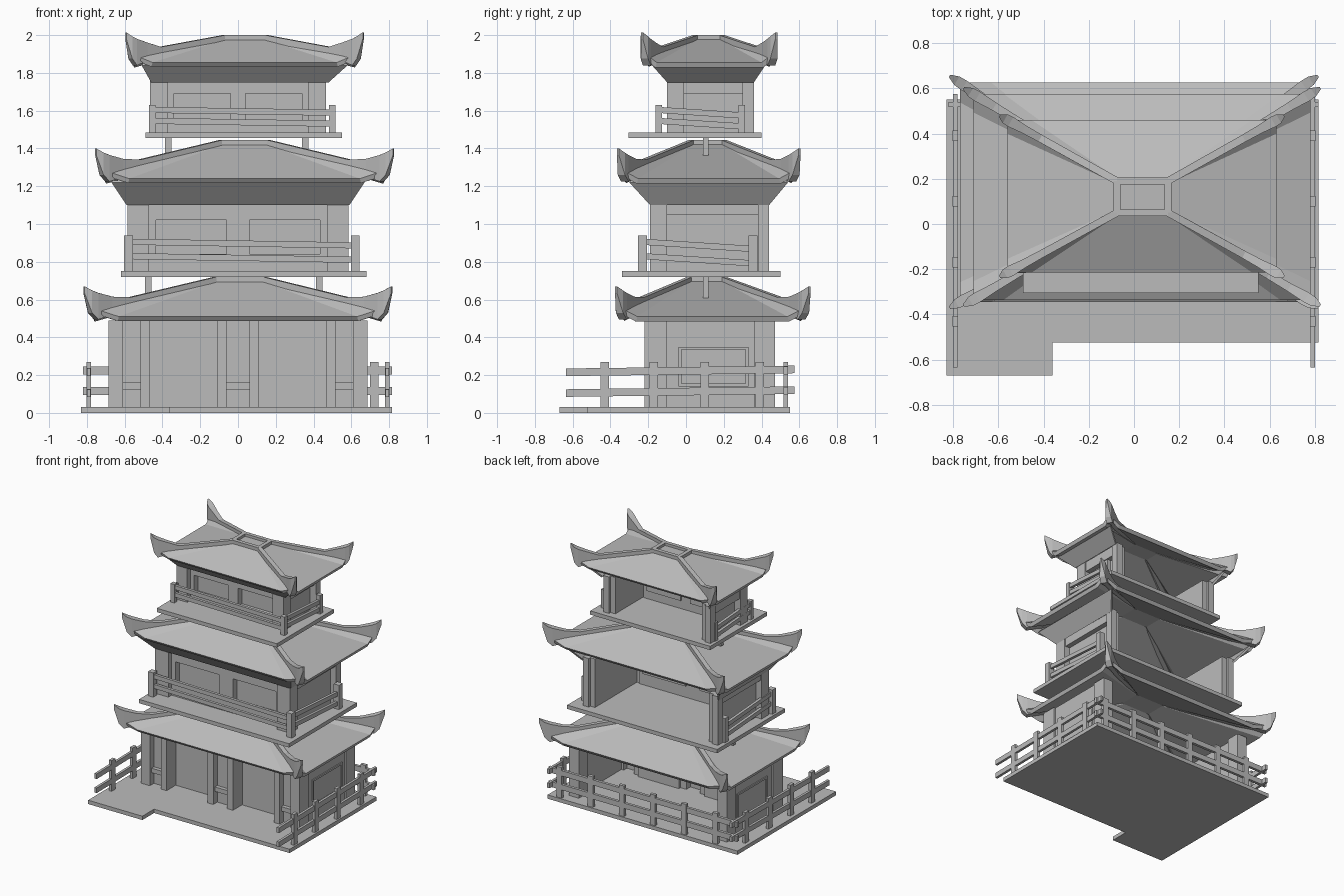
import bpy, bmesh
from mathutils import Vector

if "Cube" in bpy.data.objects:
    bpy.data.objects.remove(bpy.data.objects["Cube"])

grey = bpy.data.materials.new("plain_grey")
grey.use_nodes = True
tone = (0.5, 0.5, 0.5, 1)
grey.diffuse_color = tone
grey.node_tree.nodes["Principled BSDF"].inputs["Base Color"].default_value = tone


def mesh_object(name, verts, faces, thickness=0, fix=False):
    me = bpy.data.meshes.new(name)
    me.from_pydata(verts, [], faces)
    if fix:
        bm = bmesh.new()
        bm.from_mesh(me)
        bmesh.ops.recalc_face_normals(bm, faces=bm.faces)
        bm.to_mesh(me)
        bm.free()
    me.materials.append(grey)
    ob = bpy.data.objects.new(name, me)
    bpy.context.collection.objects.link(ob)
    if thickness:
        mod = ob.modifiers.new("thickness", 'SOLIDIFY')
        mod.thickness = thickness
        mod.offset = -1
    return ob


def prism(name, outline, lo, hi, axis=2):
    """Extrude a 2D outline along z (axis 2) or y (axis 1)."""
    n = len(outline)
    place = (lambda p, h: (p[0], p[1], h)) if axis == 2 else (lambda p, h: (p[0], h, p[1]))
    verts = [place(p, h) for h in (lo, hi) for p in outline]
    faces = [list(range(n)), list(range(n, 2 * n))]
    faces += [(i, (i + 1) % n, n + (i + 1) % n, n + i) for i in range(n)]
    return mesh_object(name, verts, faces, fix=True)


def box(name, x, y, z):
    return prism(name, [(x[0], y[0]), (x[1], y[0]), (x[1], y[1]), (x[0], y[1])], *z)


def beam(name, p, q, w, h):
    """Rectangular bar from p to q."""
    p, q = Vector(p), Vector(q)
    d = (q - p).normalized()
    s = d.cross(Vector((0, 0, 1))).normalized() * w / 2
    u = s.cross(d).normalized() * h / 2
    verts = [c + a * s + b * u for c in (p, q) for a, b in ((-1, -1), (1, -1), (1, 1), (-1, 1))]
    faces = [(0, 1, 2, 3), (4, 5, 6, 7)]
    faces += [(i, (i + 1) % 4, 4 + (i + 1) % 4, 4 + i) for i in range(4)]
    return mesh_object(name, verts, faces, fix=True)


def mirror_box(name, x, y, z):
    box("left_" + name, x, y, z)
    box("right_" + name, (-x[1], -x[0]), y, z)


def corners(r, z):
    x0, x1, y0, y1 = r
    return [Vector(c) for c in ((x0, y0, z), (x1, y0, z), (x1, y1, z), (x0, y1, z))]


def roof(name, ridge, top, eave, low):
    inner, outer = corners(ridge, top), corners(eave, low)
    # sloped tiles, with the eave corners lifted
    verts = []
    for ring, lift in ((inner, 0), (outer, 0.045)):
        for i, a in enumerate(ring):
            b = ring[(i + 1) % 4]
            verts += [a + Vector((0, 0, lift)), a.lerp(b, 0.09), a.lerp(b, 0.91)]
    faces = [(12 + i, 12 + (i + 1) % 12, (i + 1) % 12, i) for i in range(12)]
    faces.append(list(range(12)))
    mesh_object(name + "_tiles", verts, faces, 0.03)
    # ridge frame
    for i in range(4):
        beam(name + "_ridge_bar", inner[i], inner[(i + 1) % 4], 0.03, 0.04)
    # hip ribs ending in upturned horns: position, half width, bottom, top
    for a, b in zip(inner, outer):
        d = b - a
        side = Vector((-d.y, d.x, 0)).normalized()
        slope = top - low
        prof = [(0, 0.016, top - 0.03, top + 0.02),
                (0.7, 0.017, top - 0.7 * slope - 0.03, top - 0.7 * slope + 0.045),
                (0.85, 0.019, low + 0.01, low + 0.105),
                (0.97, 0.024, low - 0.015, low + 0.125),
                (1.02, 0.022, low + 0.02, low + 0.138),
                (1.07, 0.006, low + 0.125, low + 0.16)]
        rv = []
        for f, w, zb, zt in prof:
            c = a + d * f
            rv += [Vector((c.x, c.y, z)) + side * s for s, z in ((-w, zb), (w, zb), (w, zt), (-w, zt))]
        rf = [(0, 1, 2, 3), tuple(range(len(rv) - 4, len(rv)))]
        for k in range(len(prof) - 1):
            rf += [(4 * k + i, 4 * k + (i + 1) % 4, 4 * k + 4 + (i + 1) % 4, 4 * k + 4 + i) for i in range(4)]
        mesh_object(name + "_hip_rib", rv, rf, fix=True)


def skirt(name, upper, zu, lower, zl):
    """Sloped soffit on the front and both sides."""
    v = corners(lower, zl) + corners(upper, zu)
    mesh_object(name, v, [(i, (i + 1) % 4, 4 + (i + 1) % 4, 4 + i) for i in (0, 1, 3)], 0.015)


def balcony(name, r, z, post_x, post_y, height):
    """Floor slab with leaning rails on the front and both sides."""
    box(name + "_slab", r[:2], r[2:], (z - 0.03, z))
    w = height * 0.12
    for x in post_x:
        for y in post_y:
            box(name + "_rail_post", (x - w, x + w), (y - w, y + w), (z, z + height))
    for f in (0.82, 0.42):
        h = z + height * f
        drop = height * 0.2
        beam(name + "_front_rail", (post_x[0], post_y[0], h), (post_x[1], post_y[0], h - drop / 2), 0.022, 0.032)
        for x in post_x:
            beam(name + "_side_rail", (x, post_y[0], h), (x, post_y[1], h - drop), 0.022, 0.032)


def upper_storey(name, hw, y0, y1, z0, z1, post, win):
    """Room open at the back, with two recessed front windows."""
    wx0, wx1, wz0, wz1 = win
    mirror_box(name + "_corner_post", (hw - post, hw), (y0, y0 + 0.09), (z0, z1))
    mirror_box(name + "_back_post", (hw - 0.05, hw), (y1 - 0.06, y1), (z0, z1))
    mirror_box(name + "_side_wall", (hw - 0.09, hw - 0.05), (y0 + 0.05, y1 - 0.02), (z0, z1))
    mirror_box(name + "_side_header", (hw - 0.05, hw - 0.01), (y0 + 0.09, y1 - 0.06), (z1 - 0.08, z1))
    f = (y0 + 0.04, y0 + 0.1)
    box(name + "_front_header", (post - hw, hw - post), f, (wz1, z1))
    box(name + "_front_sill", (post - hw, hw - post), f, (z0, wz0))
    box(name + "_front_pillar", (-wx0, wx0), f, (wz0, wz1))
    mirror_box(name + "_front_jamb", (wx1, hw - post), f, (wz0, wz1))
    mirror_box(name + "_window", (wx0, wx1), (y0 + 0.09, y0 + 0.11), (wz0, wz1))


# base with a projecting front corner
prism("base", [(-0.83, -0.67), (-0.36, -0.67), (-0.36, -0.525), (0.815, -0.525),
               (0.815, 0.55), (-0.83, 0.55)], 0, 0.03)

# ground storey front: paired posts, screens and gabled doors
G = (0.03, 0.49)
mirror_box("corner_post", (0.61, 0.685), (-0.22, -0.1), G)
mirror_box("door_post", (0.465, 0.515), (-0.22, -0.09), G)
mirror_box("middle_post", (0.06, 0.11), (-0.22, -0.09), G)
mirror_box("outer_screen", (0.515, 0.61), (-0.17, -0.14), G)
mirror_box("outer_screen_rail", (0.515, 0.61), (-0.2, -0.17), (0.125, 0.16))
box("middle_screen", (-0.06, 0.06), (-0.17, -0.14), G)
box("middle_screen_rail", (-0.06, 0.06), (-0.2, -0.17), (0.125, 0.16))
mirror_box("door_wall", (0.11, 0.465), (-0.1, -0.07), G)
for s in (-1, 1):
    prism("door_panel", [(s * 0.112, 0.03), (s * 0.463, 0.03), (s * 0.463, 0.375),
                         (s * 0.29, 0.41), (s * 0.112, 0.375)], -0.107, -0.099, axis=1)

# ground storey sides
mirror_box("back_post", (0.6, 0.685), (0.36, 0.47), G)
mirror_box("side_wall", (0.63, 0.67), (-0.11, 0.37), G)
for y in ((-0.04, -0.025), (0.315, 0.33)):
    mirror_box("side_panel_stile", (0.67, 0.678), y, (0.14, 0.35))
for z in ((0.14, 0.155), (0.335, 0.35)):
    mirror_box("side_panel_rail", (0.67, 0.678), (-0.025, 0.315), z)

# ground fence on both sides and the back
for s in (-1, 1):
    for y in (-0.43, -0.17, 0.1, 0.39):
        box("side_fence_post", (s * 0.79 - 0.012, s * 0.79 + 0.012), (y - 0.023, y + 0.023), (0.03, 0.27))
    for z in (0.105, 0.215):
        beam("side_fence_rail", (s * 0.79, -0.635, z), (s * 0.79, 0.575, z + 0.015), 0.02, 0.04)
for i in range(6):
    x = 0.722 - 0.27 * i
    box("back_fence_post", (x - 0.022, x + 0.022), (0.515, 0.54), (0.03, 0.27))
for z in (0.115, 0.225):
    beam("back_fence_rail", (-0.82, 0.528, z), (0.815, 0.528, z), 0.022, 0.042)

# roofs
roof("lower_roof", (-0.12, 0.14, 0.02, 0.2), 0.7, (-0.77, 0.77, -0.345, 0.625), 0.51)
roof("middle_roof", (-0.09, 0.16, 0.03, 0.2), 1.425, (-0.71, 0.78, -0.335, 0.575), 1.24)
roof("upper_roof", (-0.075, 0.15, 0.05, 0.19), 1.98, (-0.56, 0.63, -0.215, 0.46), 1.855)
skirt("middle_soffit", (-0.67, 0.67, -0.3, 0.54), 1.22, (-0.59, 0.59, -0.19, 0.44), 1.1)
skirt("upper_soffit", (-0.51, 0.58, -0.18, 0.42), 1.84, (-0.46, 0.48, -0.1, 0.36), 1.75)

# middle and upper storeys
upper_storey("middle", 0.585, -0.19, 0.44, 0.75, 1.13, 0.115, (0.06, 0.435, 0.84, 1.02))
upper_storey("upper", 0.465, -0.1, 0.36, 1.485, 1.77, 0.095, (0.04, 0.34, 1.55, 1.69))
balcony("middle_balcony", (-0.62, 0.68, -0.34, 0.5), 0.75, (-0.58, 0.62), (-0.23, 0.355), 0.19)
balcony("upper_balcony", (-0.49, 0.55, -0.305, 0.4), 1.485, (-0.455, 0.5), (-0.145, 0.295), 0.145)

# short struts under the balconies
for xs, z in (((-0.475, 0.43), (0.6, 0.725)), ((-0.37, 0.355), (1.35, 1.46))):
    for x in xs:
        box("balcony_strut", (x - 0.017, x + 0.017), (0.09, 0.12), z)
